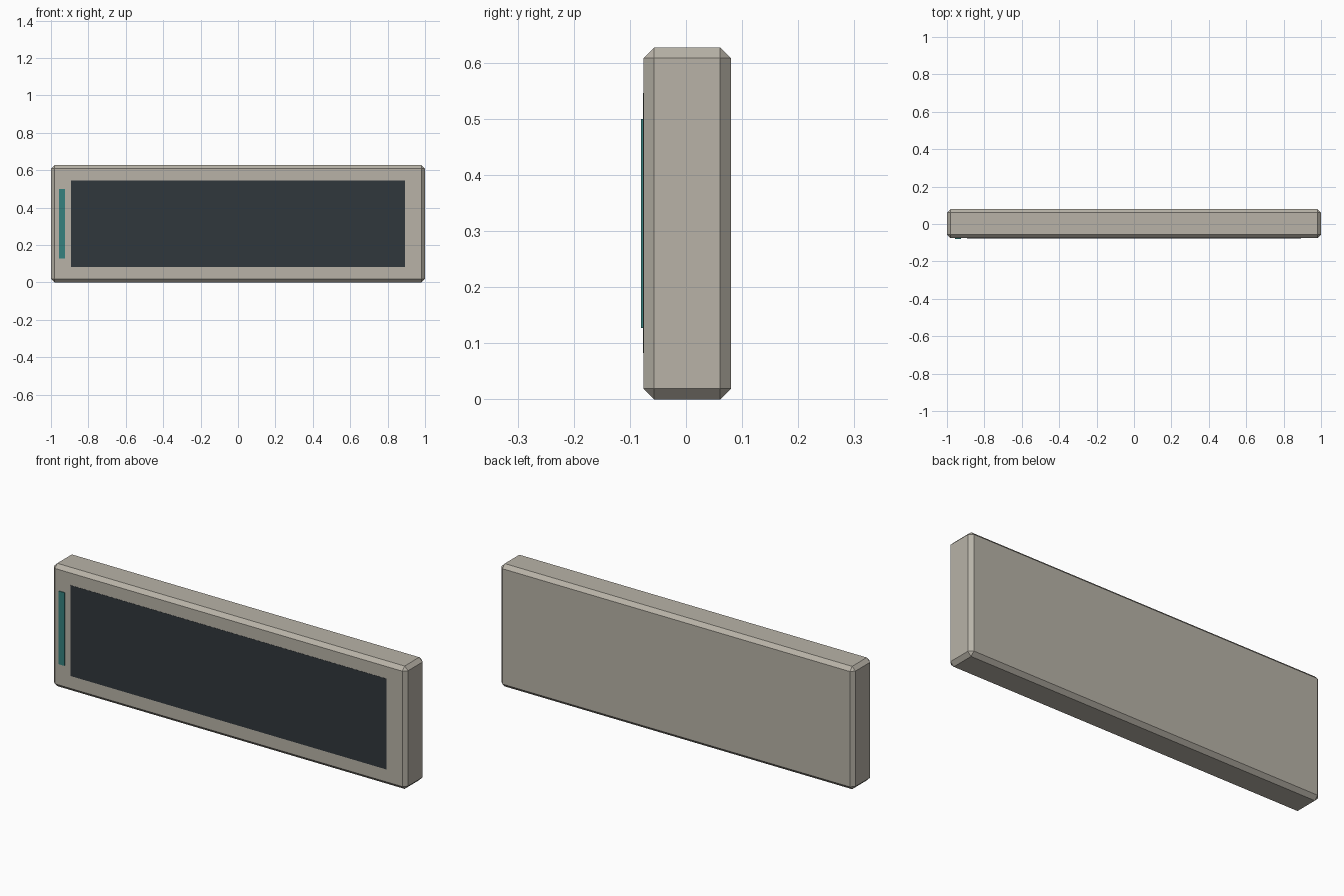
import bpy

if "Cube" in bpy.data.objects:
    bpy.data.objects.remove(bpy.data.objects["Cube"])


def box(name, lo, hi, color, bevel=0.0):
    size = [b - a for a, b in zip(lo, hi)]
    mid = [(a + b) / 2 for a, b in zip(lo, hi)]
    bpy.ops.mesh.primitive_cube_add(size=1, location=mid)
    ob = bpy.context.object
    ob.name = name
    ob.scale = size
    bpy.ops.object.transform_apply(location=False, rotation=False, scale=True)
    if bevel:
        mod = ob.modifiers.new("chamfer", "BEVEL")
        mod.width = bevel
        mod.segments = 1
    mat = bpy.data.materials.new(name + "_colour")
    mat.diffuse_color = (*color, 1)
    mat.use_nodes = True
    mat.node_tree.nodes["Principled BSDF"].inputs["Base Color"].default_value = mat.diffuse_color
    ob.data.materials.append(mat)
    return ob


# Chamfered slab housing
FRONT = -0.076
box("housing", (-1, FRONT, 0), (1, 0.08, 0.627), (0.48, 0.45, 0.39), 0.019)

# Dark display panel, practically flush with the front
box("screen", (-0.892, FRONT - 0.001, 0.083), (0.892, FRONT + 0.004, 0.546), (0.03, 0.038, 0.045))

# Slim raised teal strip at the left of the display
box("accent_strip", (-0.957, -0.08, 0.127), (-0.924, FRONT + 0.004, 0.5), (0.035, 0.22, 0.21))
